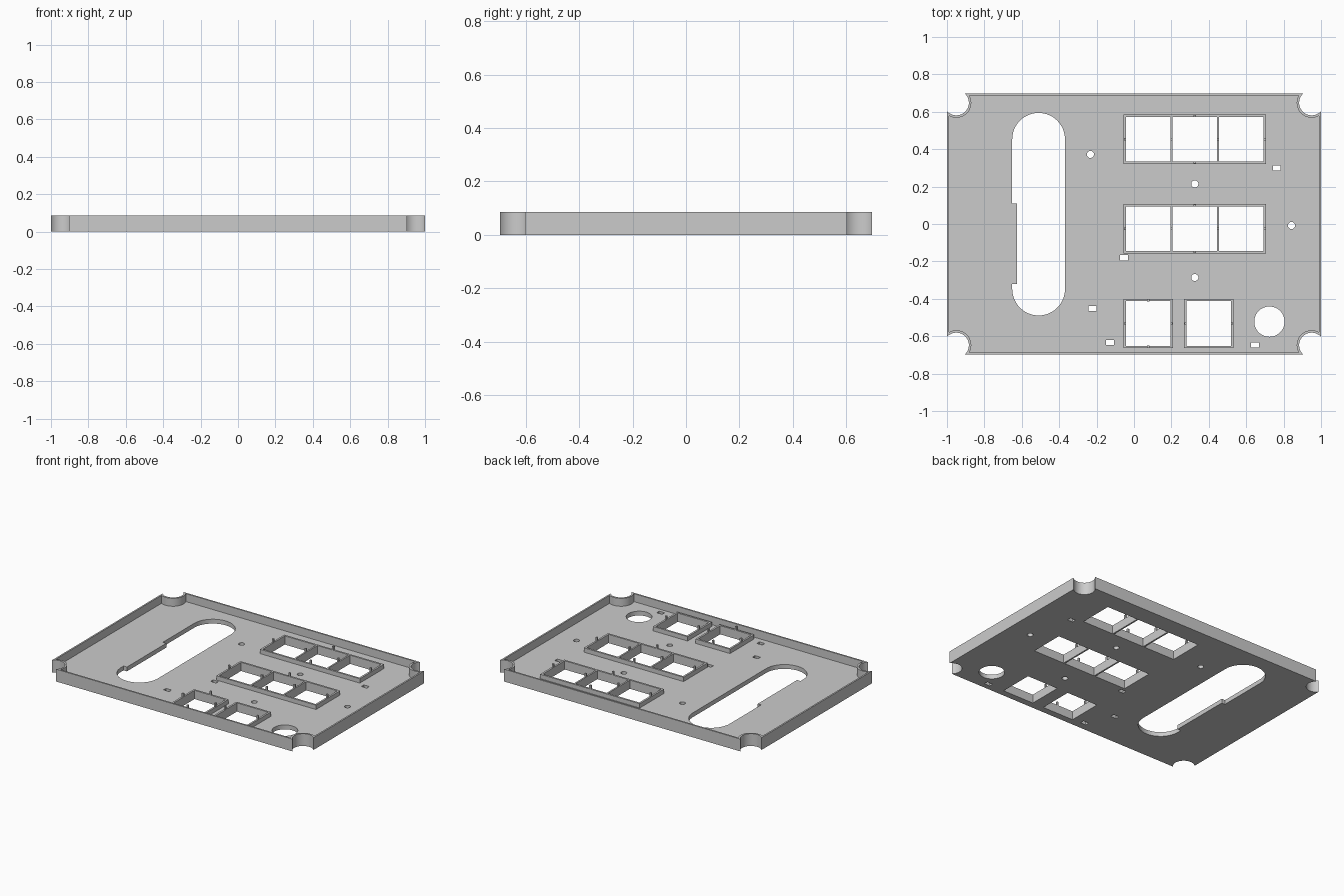
import bpy
from math import sin, cos, pi, atan2

if "Cube" in bpy.data.objects:
    bpy.data.objects.remove(bpy.data.objects["Cube"])

HX, HY, HEIGHT, FLOOR, FRAME = 1.0, 0.697, 0.085, 0.03, 0.06
WALL = 0.011
WIN, PITCH, BORDER = 0.119, 0.249, 0.013   # window half size, spacing, frame width

grey = bpy.data.materials.new("plain grey")
grey.use_nodes = True
grey.diffuse_color = (0.6, 0.6, 0.6, 1)
grey.node_tree.nodes["Principled BSDF"].inputs["Base Color"].default_value = (0.6, 0.6, 0.6, 1)


def arc(cx, cy, r, a0, a1, n=24):
    return [(cx + r * cos(a0 + (a1 - a0) * i / n), cy + r * sin(a0 + (a1 - a0) * i / n))
            for i in range(n + 1)]


def circle(cx, cy, r, n=32):
    return arc(cx, cy, r, 0, 2 * pi, n)[:-1]


def rect(cx, cy, hx, hy):
    return [(cx - hx, cy - hy), (cx + hx, cy - hy), (cx + hx, cy + hy), (cx - hx, cy + hy)]


def outline(inset, r):
    """Rectangle with a circular bite taken out of each corner."""
    hx, hy, cx, cy = HX - inset, HY - inset, 0.95, 0.648
    dx, dy = hx - cx, hy - cy
    a0 = atan2((r * r - dx * dx) ** 0.5, -dx) - pi   # unused quadrant offset cancels below
    start = atan2(dy, -(r * r - dy * dy) ** 0.5)
    end = 2 * pi + atan2(-(r * r - dx * dx) ** 0.5, dx)
    bite = [(x, y) for x, y in arc(cx, cy, r, start, end)]
    loop = []
    for sx, sy in ((1, 1), (1, -1), (-1, -1), (-1, 1)):
        pts = [(x * sx, y * sy) for x, y in bite]
        loop += pts if sx * sy > 0 else pts[::-1]
    return loop


def slab(name, loops, z0, z1):
    """Extrude closed loops; inner loops become holes."""
    cu = bpy.data.curves.new(name, 'CURVE')
    cu.dimensions, cu.fill_mode, cu.extrude = '2D', 'BOTH', (z1 - z0) / 2
    for pts in loops:
        sp = cu.splines.new('POLY')
        sp.points.add(len(pts) - 1)
        for p, (x, y) in zip(sp.points, pts):
            p.co = (x, y, 0, 1)
        sp.use_cyclic_u = True
    tmp = bpy.data.objects.new(name + " profile", cu)
    bpy.context.collection.objects.link(tmp)
    bpy.context.view_layer.update()
    me = bpy.data.meshes.new_from_object(tmp.evaluated_get(bpy.context.evaluated_depsgraph_get()))
    bpy.data.objects.remove(tmp)
    me.materials.clear()
    me.materials.append(grey)
    ob = bpy.data.objects.new(name, me)
    bpy.context.collection.objects.link(ob)
    ob.location.z = (z0 + z1) / 2
    bpy.ops.object.select_all(action='DESELECT')
    ob.select_set(True)
    bpy.context.view_layer.objects.active = ob
    # Weld the caps to the sides
    bpy.ops.object.mode_set(mode='EDIT')
    bpy.ops.mesh.select_all(action='SELECT')
    bpy.ops.mesh.remove_doubles(threshold=0.0001)
    bpy.ops.mesh.normals_make_consistent(inside=False)
    bpy.ops.object.mode_set(mode='OBJECT')
    bpy.ops.object.shade_smooth_by_angle(angle=0.5)
    return ob


# Long rounded slot with a shallow tab on its left edge
sx, sr = -0.51, 0.141
slot = (arc(sx, 0.453, sr, 0, pi) + [(sx - sr, 0.11), (sx - sr + 0.026, 0.11),
        (sx - sr + 0.026, -0.32), (sx - sr, -0.32)] + arc(sx, -0.348, sr, pi, 2 * pi))

# Window frames: name, first window centre, number of windows
frames = [("top_frame", 0.076, 0.453, 3), ("middle_frame", 0.076, -0.025, 3),
          ("lower_left_frame", 0.076, -0.532, 1), ("lower_right_frame", 0.4, -0.532, 1)]
windows = {f[0]: [rect(f[1] + i * PITCH, f[2], WIN, WIN) for i in range(f[3])] for f in frames}

# Small holes
holes = [circle(x, y, 0.019) for x, y in
         ((-0.233, 0.372), (0.325, 0.214), (0.842, -0.008), (0.325, -0.286))]
holes += [rect(x, y, 0.021, 0.014) for x, y in
          ((0.763, 0.3), (-0.053, -0.18), (-0.222, -0.452), (-0.128, -0.634), (0.647, -0.647))]
holes.append(circle(0.724, -0.522, 0.081, 48))

# Floor and rim
slab("floor", [outline(0, 0.067), slot] + holes + sum(windows.values(), []), 0, FLOOR)
slab("rim", [outline(0, 0.067), outline(WALL, 0.08)], FLOOR, HEIGHT)

# Raised frames with thin pins at the middle of their sides
for name, x, y, n in frames:
    half = (n - 1) * PITCH / 2
    outer = rect(x + half, y, half + WIN + BORDER, WIN + BORDER)
    slab(name, [outer] + windows[name], FLOOR, FRAME)
    pins = [(x + (i - 0.5) * PITCH, y) for i in range(n + 1)]
    if name != "lower_right_frame":
        pins += [(x + half, y + s * PITCH / 2) for s in (-1, 1)]
    for i, (px, py) in enumerate(pins):
        slab(f"{name}_pin_{i + 1}", [rect(px, py, 0.006, 0.006)], FRAME, HEIGHT)
